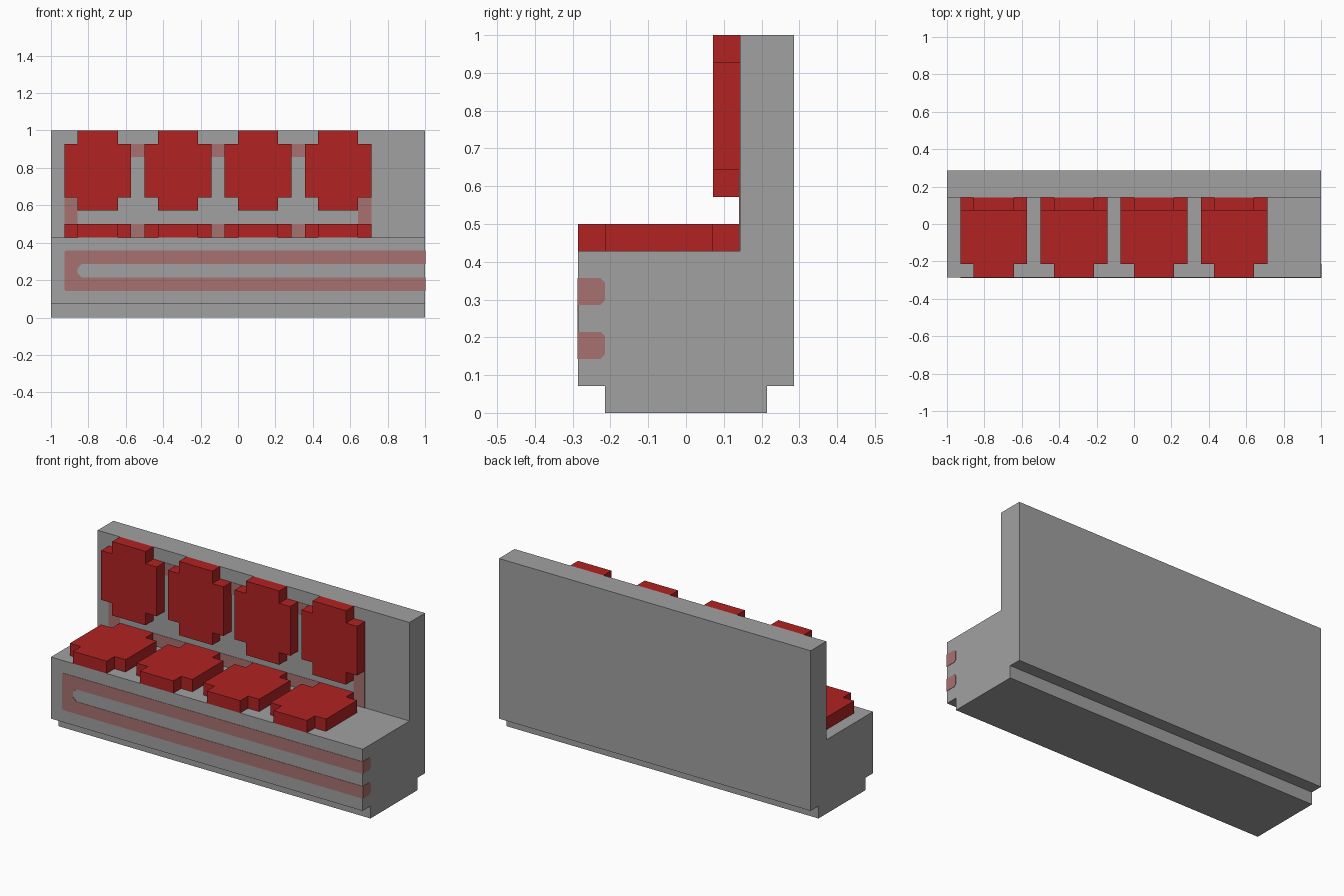
import bpy, bmesh
from mathutils import Vector

cube = bpy.data.objects.get("Cube")
if cube:
    bpy.data.objects.remove(cube, do_unlink=True)

U = 1 / 14      # design grid step
T = 0.002       # thickness of painted plates


def material(name, rgb):
    m = bpy.data.materials.new(name)
    m.use_nodes = True
    m.diffuse_color = (*rgb, 1)
    bsdf = m.node_tree.nodes["Principled BSDF"]
    bsdf.inputs["Base Color"].default_value = (*rgb, 1)
    bsdf.inputs["Roughness"].default_value = 0.8
    return m


grey = material("grey frame", (0.356, 0.356, 0.356))
red = material("red cushion", (0.445, 0.016, 0.016))
faded = material("faded red stripe", (0.385, 0.165, 0.162))

# How (profile a, profile b, depth) maps to (x, y, z) for each extrusion axis
AXES = {"x": lambda a, b, d: (d, a, b),
        "y": lambda a, b, d: (a, d, b),
        "z": lambda a, b, d: (a, b, d)}


def prism(name, profiles, axis, lo, hi, mat):
    """Extrude one or more flat outlines along an axis into a single object."""
    bm = bmesh.new()
    put = AXES[axis]
    for pts in profiles:
        face = bm.faces.new([bm.verts.new(put(a, b, lo)) for a, b in pts])
        ext = bmesh.ops.extrude_face_region(bm, geom=[face], use_keep_orig=True)
        new = [v for v in ext["geom"] if isinstance(v, bmesh.types.BMVert)]
        bmesh.ops.translate(bm, verts=new, vec=Vector(put(0, 0, hi - lo)))
    bmesh.ops.recalc_face_normals(bm, faces=bm.faces)
    me = bpy.data.meshes.new(name)
    bm.to_mesh(me)
    bm.free()
    me.materials.append(mat)
    ob = bpy.data.objects.new(name, me)
    bpy.context.collection.objects.link(ob)
    return ob


def grid(pts):
    return [(a * U, b * U) for a, b in pts]


def rect(a0, a1, b0, b1):
    return grid([(a0, b0), (a1, b0), (a1, b1), (a0, b1)])


def cushion_outline(a, b0, b1):
    """Rectangle five steps wide with a one-step notch in each corner."""
    return grid([(a + 1, b0), (a + 4, b0), (a + 4, b0 + 1), (a + 5, b0 + 1),
                 (a + 5, b1 - 1), (a + 4, b1 - 1), (a + 4, b1), (a + 1, b1),
                 (a + 1, b1 - 1), (a, b1 - 1), (a, b0 + 1), (a + 1, b0 + 1)])


# Bench frame: recessed plinth, seat block and backrest in one side profile
prism("bench_frame", [grid([(-3, 0), (3, 0), (3, 1), (4, 1), (4, 14), (2, 14),
                            (2, 6), (-4, 6), (-4, 1), (-3, 1)])],
      "x", -1, 1, grey)

# Four seats, each with a bottom and a back cushion
for i, left in enumerate((-13, -7, -1, 5), 1):
    prism(f"seat_cushion_{i}", [cushion_outline(left, -4, 2)], "z", 6 * U, 7 * U, red)
    prism(f"back_cushion_{i}", [cushion_outline(left, 8, 14)], "y", U, 2 * U, red)

# Painted frame on the backrest, behind the cushions
prism("backrest_stripe", [rect(-13, 10, 12, 13), rect(-13, 10, 6, 7),
                          rect(-13, -12, 7, 12), rect(9, 10, 7, 12)],
      "y", 2 * U - T, 2 * U + T, faded)

# Hairpin stripe on the front panel, open at the +x end
c = 0.3
prism("front_stripe", [grid([(14, 2), (14, 3), (-12 + c, 3), (-12, 3 + c),
                             (-12, 4 - c), (-12 + c, 4), (14, 4), (14, 5),
                             (-12.9, 5), (-13, 4.9), (-13, 2.1), (-12.9, 2)])],
      "y", -4 * U - T, -4 * U + T, faded)

# Ends of the hairpin wrapping round the +x side
c = 0.17
prism("side_stripe", [grid([(-4, z), (-3 - c, z), (-3, z + c), (-3, z + 1 - c),
                            (-3 - c, z + 1), (-4, z + 1)]) for z in (2, 4)],
      "x", 1 - T, 1 + T, faded)
